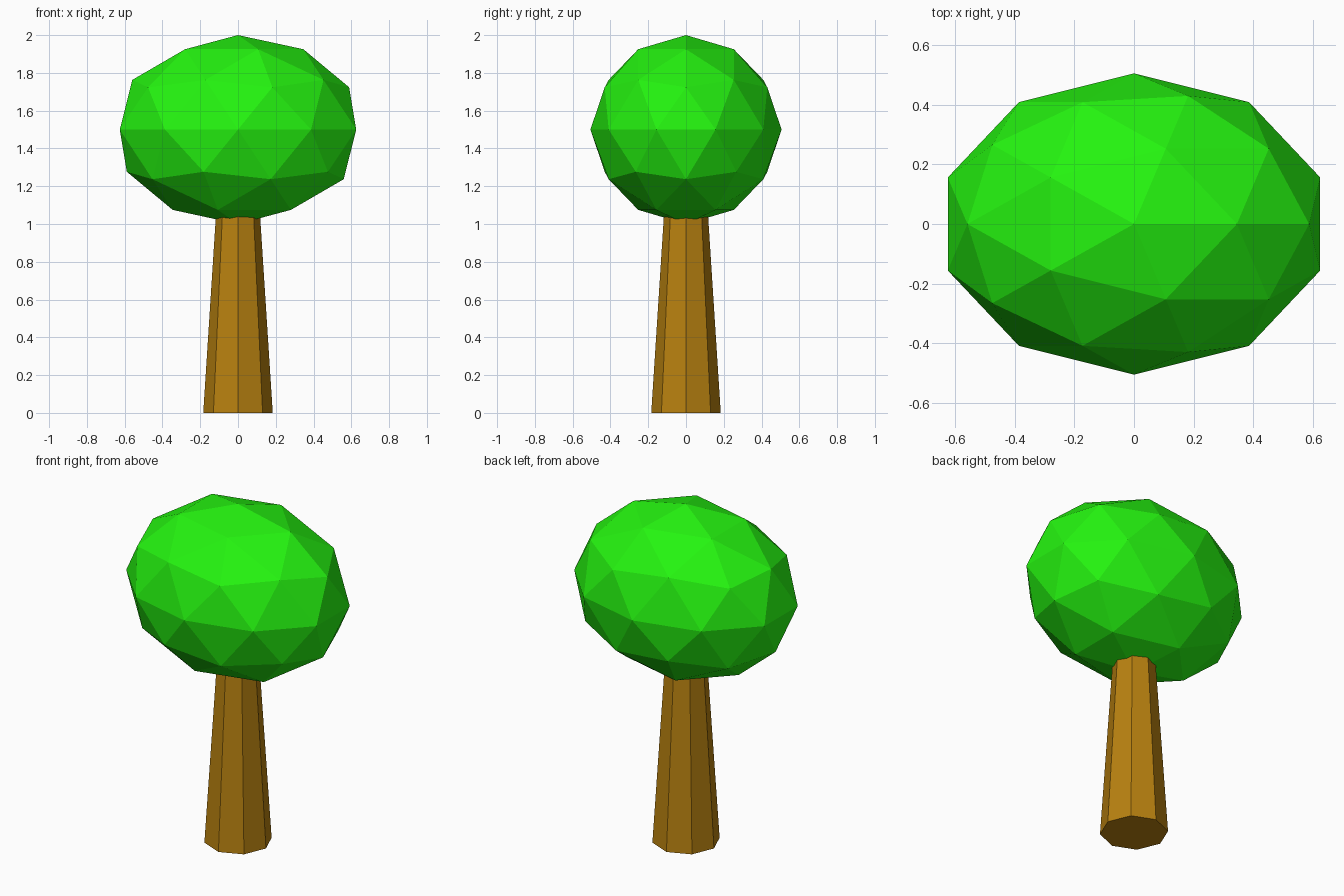
import bpy
import math

if "Cube" in bpy.data.objects:
    bpy.data.objects.remove(bpy.data.objects["Cube"])


def paint(obj, name, color):
    mat = bpy.data.materials.new(name)
    mat.diffuse_color = (*color, 1.0)
    mat.use_nodes = True
    mat.node_tree.nodes["Principled BSDF"].inputs["Base Color"].default_value = mat.diffuse_color
    obj.data.materials.append(mat)


# Trunk: tapered octagon running up into the canopy
height = 1.2
bpy.ops.mesh.primitive_cone_add(vertices=8, radius1=0.184, radius2=0.107,
                                depth=height, location=(0, 0, height / 2))
trunk = bpy.context.object
trunk.name = "trunk"
paint(trunk, "bark", (0.48, 0.22, 0.005))

# Canopy: low-poly icosphere, stretched sideways
bpy.ops.mesh.primitive_ico_sphere_add(subdivisions=2, radius=1.0, location=(0, 0, 1.5))
canopy = bpy.context.object
canopy.name = "canopy"
canopy.scale = (0.658, 0.506, 0.5)
bpy.ops.object.transform_apply(location=False, rotation=False, scale=True)
paint(canopy, "leaves", (0.018, 0.9, 0.005))
